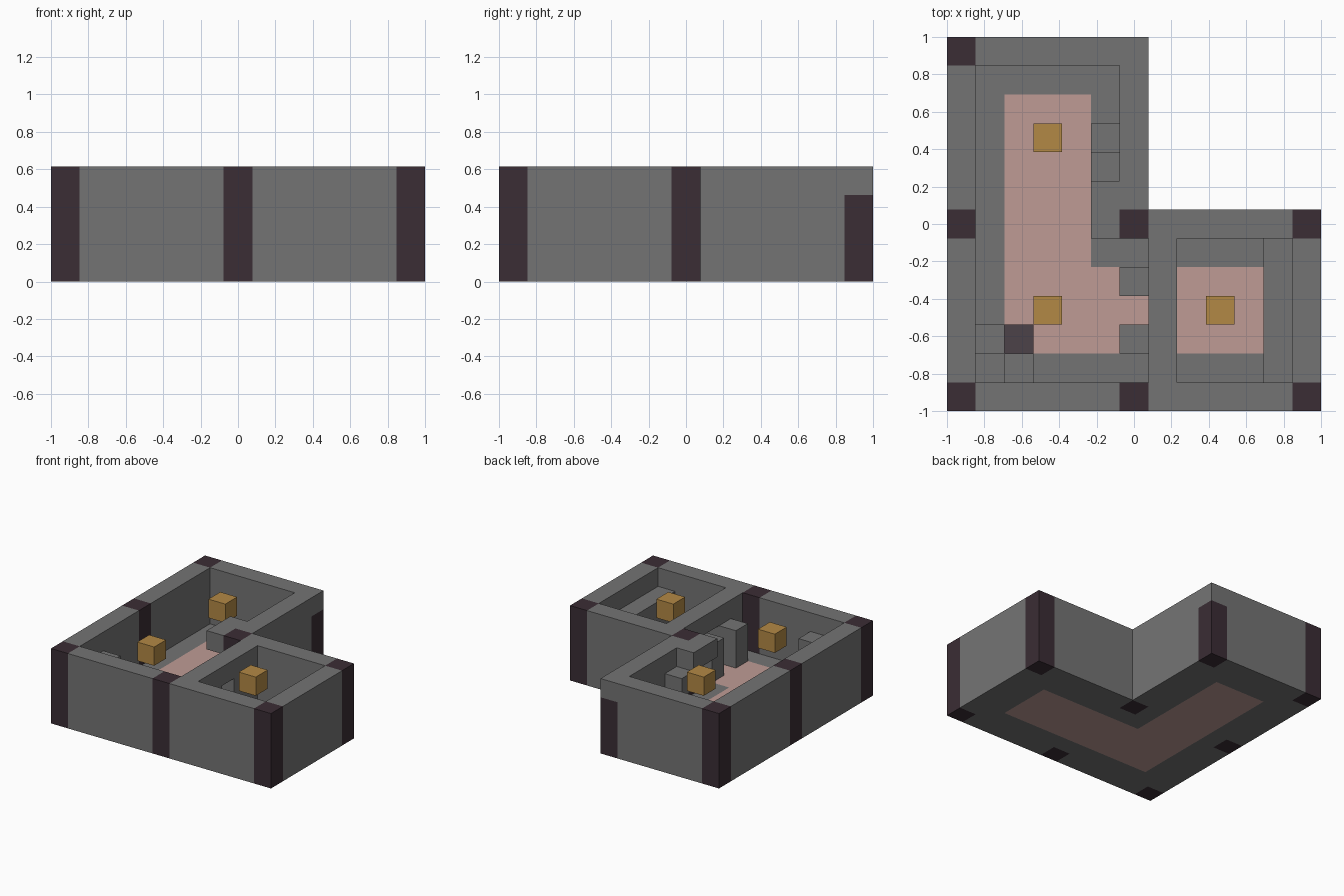
import bpy, bmesh
from mathutils import Vector

cube = bpy.data.objects.get("Cube")
if cube:
    bpy.data.objects.remove(cube, do_unlink=True)

N = 13            # cells along the longest side
U = 2 / N         # cell size


def material(name, rgb):
    m = bpy.data.materials.new(name)
    m.use_nodes = True
    m.diffuse_color = (*rgb, 1)
    bsdf = next(n for n in m.node_tree.nodes if n.type == 'BSDF_PRINCIPLED')
    bsdf.inputs["Base Color"].default_value = (*rgb, 1)
    bsdf.inputs["Roughness"].default_value = 0.9
    return m


stone = material("grey stone", (0.175, 0.175, 0.175))
timber = material("dark timber", (0.043, 0.026, 0.035))
rose = material("rose floor", (0.52, 0.33, 0.30))
gold = material("gold lamp", (0.45, 0.25, 0.06))
slate = material("dark slate", (0.073, 0.055, 0.065))

grid = {}         # cell -> part name
parts = {}        # part name -> material


def fill(part, mat, x, y, z):
    """Fill an inclusive range of cells; later parts replace earlier ones."""
    parts[part] = mat
    for i in range(x[0], x[1] + 1):
        for j in range(y[0], y[1] + 1):
            for k in range(z[0], z[1] + 1):
                grid[i, j, k] = part


# Ground slab with inset L-shaped floor
fill("foundation", stone, (0, 6), (0, 12), (0, 0))
fill("foundation", stone, (7, 12), (0, 6), (0, 0))
fill("inlaid_floor", rose, (2, 4), (2, 10), (0, 0))
fill("inlaid_floor", rose, (2, 10), (2, 4), (0, 0))

# Walls
fill("left_wall", stone, (12, 12), (0, 6), (0, 3))
fill("right_wall", stone, (0, 0), (0, 12), (0, 3))
fill("front_wall", stone, (0, 12), (0, 0), (0, 3))
fill("back_wall", stone, (0, 6), (12, 12), (0, 3))
fill("hall_side_wall", stone, (6, 6), (6, 12), (0, 3))
fill("small_room_back_wall", stone, (7, 12), (6, 6), (0, 3))
fill("dividing_wall", stone, (7, 7), (1, 5), (1, 3))

# Doorway through the dividing wall, flanked by posts
for k in (1, 2):
    del grid[7, 3, k]
for j in (2, 4):
    fill("door_posts", stone, (6, 6), (j, j), (1, 2))

# Corner pillars; the one at the back of the hall is shorter
for i, j in ((0, 0), (6, 0), (12, 0), (0, 6), (6, 6), (12, 6), (0, 12)):
    fill("pillars", timber, (i, i), (j, j), (0, 3))
fill("short_pillar", timber, (6, 6), (12, 12), (0, 2))

# Stair rising to a landing on the hall wall
fill("stair", stone, (5, 5), (9, 9), (1, 1))
fill("stair", stone, (5, 5), (8, 8), (2, 2))
fill("landing", stone, (5, 5), (6, 7), (3, 3))

# Corner hearth and the counter in the small room
fill("hearth_blocks", stone, (1, 1), (2, 2), (1, 2))
fill("hearth_blocks", stone, (2, 2), (1, 1), (1, 2))
fill("hearth_table", slate, (2, 2), (2, 2), (1, 1))
fill("counter", stone, (11, 11), (1, 5), (1, 2))

# Hanging lamps
for i, j in ((3, 3), (3, 9), (9, 3)):
    fill("lamps", gold, (i, i), (j, j), (3, 3))


def build(part, mat):
    """Make one object from the exposed faces of a part's cells."""
    bm = bmesh.new()
    for cell in [c for c, p in grid.items() if p == part]:
        centre = Vector(cell) + Vector((0.5, 0.5, 0.5))
        for axis in range(3):
            for s in (-1, 1):
                n = Vector((0, 0, 0))
                n[axis] = s
                if tuple(int(c + d) for c, d in zip(cell, n)) in grid:
                    continue
                a = Vector((0, 0, 0))
                a[(axis + 1) % 3] = 0.5
                b = n.cross(a)
                mid = centre + n / 2
                corners = (mid - a - b, mid + a - b, mid + a + b, mid - a + b)
                bm.faces.new([bm.verts.new((p.x * U - 1, p.y * U - 1, p.z * U))
                              for p in corners])
    bmesh.ops.remove_doubles(bm, verts=bm.verts, dist=U / 100)
    mesh = bpy.data.meshes.new(part)
    bm.to_mesh(mesh)
    bm.free()
    mesh.materials.append(mat)
    bpy.context.scene.collection.objects.link(bpy.data.objects.new(part, mesh))


for part, mat in parts.items():
    build(part, mat)
